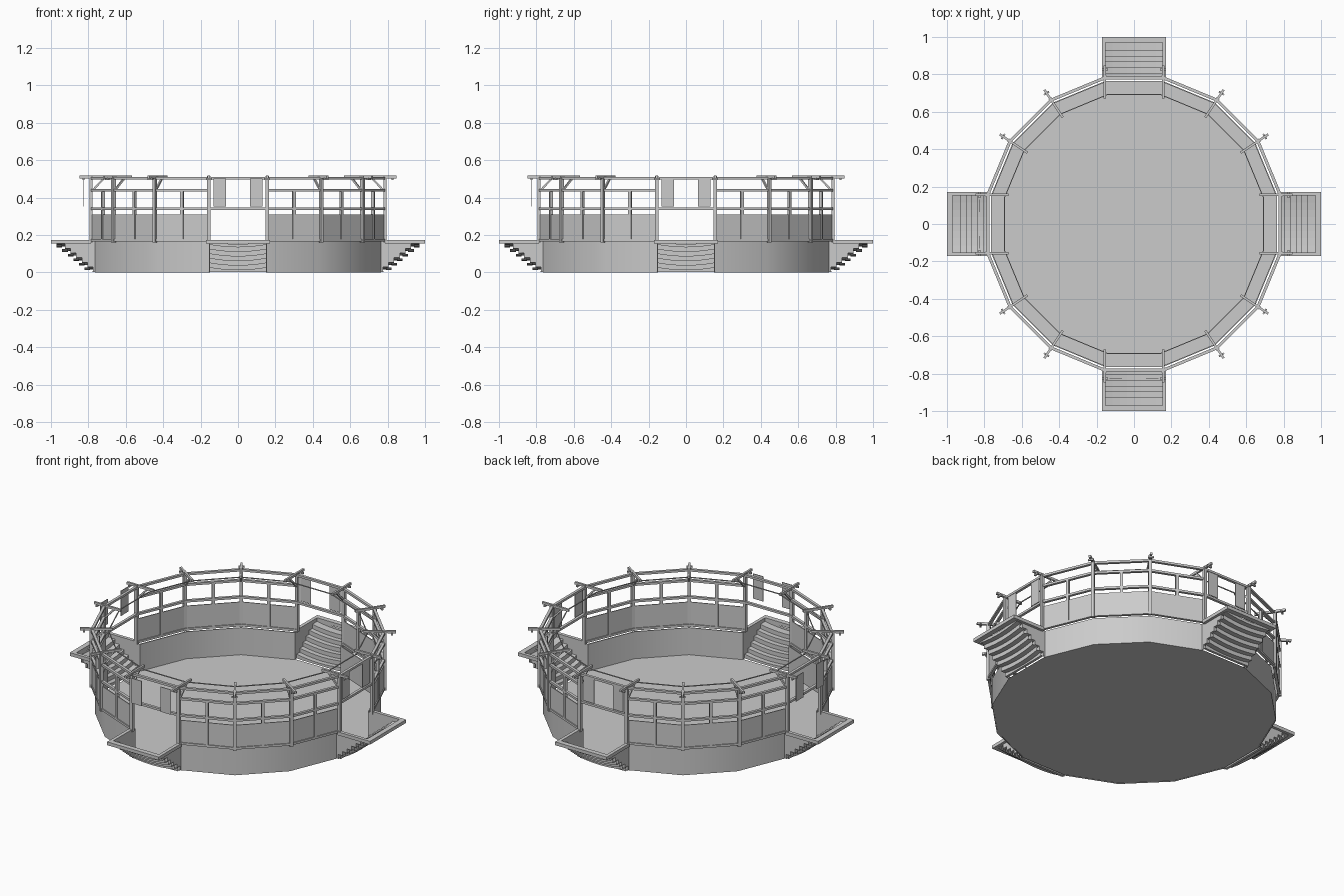
import bpy, bmesh, math
from mathutils import Vector, Matrix

if "Cube" in bpy.data.objects:
    bpy.data.objects.remove(bpy.data.objects["Cube"], do_unlink=True)

grey = bpy.data.materials.new("plain_grey")
grey.use_nodes = True
grey.diffuse_color = (0.6, 0.6, 0.6, 1)
grey.node_tree.nodes["Principled BSDF"].inputs["Base Color"].default_value = (0.6, 0.6, 0.6, 1)

Z = Vector((0, 0, 1))


def finish(bm, name, smooth=False):
    bmesh.ops.recalc_face_normals(bm, faces=bm.faces)
    me = bpy.data.meshes.new(name)
    bm.to_mesh(me)
    bm.free()
    me.materials.append(grey)
    ob = bpy.data.objects.new(name, me)
    bpy.context.collection.objects.link(ob)
    if smooth:
        bpy.ops.object.select_all(action="DESELECT")
        ob.select_set(True)
        bpy.context.view_layer.objects.active = ob
        bpy.ops.object.shade_smooth_by_angle(angle=math.radians(30))
    return ob


def bar(bm, p, q, wide, tall, side=None):
    """Square-cut beam from p to q; side is the direction of its width."""
    p, q = Vector(p), Vector(q)
    d = (q - p).normalized()
    s = (side or d.cross(Z)).normalized()
    u = s.cross(d)
    m = Matrix((s, d, u)).transposed().to_4x4()
    m.translation = (p + q) / 2
    size = Matrix.Diagonal((wide, (q - p).length, tall, 1))
    bmesh.ops.create_cube(bm, size=1, matrix=m @ size)


def polar(r, deg, z):
    a = math.radians(deg)
    return Vector((r * math.cos(a), r * math.sin(a), z))


def corner(r, k, z):
    return polar(r, 11.25 + 22.5 * k, z)


def is_gate(k):
    return (k + 1) % 4 == 0


SIDES = range(16)
WALL_R, RAIL_R = 0.78, 0.797

# Arena floor
bm = bmesh.new()
bm.faces.new([bm.verts.new(corner(WALL_R, k, 0.002)) for k in SIDES])
bmesh.ops.solidify(bm, geom=bm.faces[:], thickness=0.002)
finish(bm, "arena_floor")

# Curved wall sections between the gates
bm = bmesh.new()
for quarter in range(4):
    loops = []
    for k in range(4 * quarter, 4 * quarter + 4):
        loops.append([bm.verts.new(corner(r, k, z)) for r, z in
                      ((WALL_R, 0), (WALL_R, 0.165), (WALL_R - 0.006, 0.165), (WALL_R - 0.006, 0))])
    for a, b in zip(loops, loops[1:]):
        for i in range(4):
            j = (i + 1) % 4
            bm.faces.new((a[i], b[i], b[j], a[j]))
    bm.faces.new(loops[0])
    bm.faces.new(loops[-1])
finish(bm, "arena_wall", smooth=True)

# Railings, cloth panels, posts and roof brackets
rails, panels, posts, brackets, rope = (bmesh.new() for _ in range(5))
for k in SIDES:
    gate = is_gate(k)
    for z in ((0.34, 0.503) if gate else (0.172, 0.34, 0.44, 0.503)):
        bar(rails, corner(RAIL_R, k, z), corner(RAIL_R, k + 1, z), 0.016, 0.013)
    bar(rope, corner(0.707, k, 0.5), corner(0.707, k + 1, 0.5), 0.005, 0.005)
    if not gate:
        bar(panels, corner(RAIL_R, k, 0.243), corner(RAIL_R, k + 1, 0.243), 0.005, 0.135)
        mid = (corner(RAIL_R, k, 0) + corner(RAIL_R, k + 1, 0)) / 2
        bar(posts, mid + 0.165 * Z, mid + 0.44 * Z, 0.016, 0.016, polar(1, 22.5 * (k + 1), 0))

    # Corner post, with a cross beam that runs straight at the gates
    angle = 11.25 + 22.5 * k
    cardinal = 90 * round(angle / 90)
    heading = cardinal if abs(angle - cardinal) < 12 else angle
    out = polar(1, heading, 0)
    foot = corner(RAIL_R + 0.004, k, 0)
    bar(posts, foot + 0.16 * Z, foot + 0.515 * Z, 0.018, 0.018, out)
    bar(brackets, foot - 0.115 * out + 0.51 * Z, foot + 0.062 * out + 0.51 * Z, 0.012, 0.014)
    bar(brackets, foot + 0.43 * Z, foot - 0.07 * out + 0.503 * Z, 0.01, 0.01)
    across = out.cross(Z) * 0.016
    tip = foot + 0.04 * out + 0.5 * Z
    bar(brackets, tip - across, tip + across, 0.01, 0.01)
finish(rails, "railings")
finish(panels, "railing_panels")
finish(posts, "railing_posts")
finish(brackets, "roof_brackets")
finish(rope, "inner_rope")

# Gate stairs, built facing +x and turned to each side
STEPS, RUN, RISE, HALF = 6, 0.03, 0.0245, 0.152


def stair_profile():
    top, under = [], []
    for i in range(STEPS):
        r, z = 0.97 - RUN * i, 0.148 - RISE * i
        top += [(r, z), (r - RUN, z)]
        under += [(r - 0.045, z + 0.004), (r - 0.045, z - 0.021)]
    return [(0.97, 0.165)] + top + [(0.79, 0.003)], [(0.97, 0.152)] + under + [(0.78, 0.003)]


upper, lower = stair_profile()
banner_reach = (0.785, 0.785, 0.825, 0.825)
for n, side in enumerate(("left", "back", "right", "front")):
    turn = Matrix.Rotation(math.radians(90 * n), 4, "Z")

    # Sagging treads
    bm = bmesh.new()
    rings = []
    for s in range(9):
        t = s / 4 - 1
        sag = 0.014 * (1 - t * t)
        rings.append([bm.verts.new((r, t * HALF, max(0.002, z - sag)))
                      for r, z in upper + lower[::-1]])
    count = len(rings[0])
    for a, b in zip(rings, rings[1:]):
        for i in range(count):
            j = (i + 1) % count
            bm.faces.new((a[i], b[i], b[j], a[j]))
    bm.transform(turn)
    finish(bm, side + "_stairs")

    # Stepped side walls closing the stair well
    bm = bmesh.new()
    for y in (-HALF, HALF):
        outline = [(0.765, 0.165), (0.97, 0.165)] + lower + [(0.765, 0.003)]
        face = bm.faces.new([bm.verts.new((r, y, z)) for r, z in outline])
        ext = bmesh.ops.extrude_face_region(bm, geom=[face])
        moved = [v for v in ext["geom"] if isinstance(v, bmesh.types.BMVert)]
        bmesh.ops.translate(bm, verts=moved, vec=(0, math.copysign(0.004, y), 0))
    bm.transform(turn)
    finish(bm, side + "_stair_walls")

    # Flat coping around the top of the stair well
    bm = bmesh.new()
    bar(bm, (0.985, -0.172, 0.164), (0.985, 0.172, 0.164), 0.03, 0.02)
    for y in (-0.162, 0.162):
        bar(bm, (0.785, y, 0.164), (0.97, y, 0.164), 0.02, 0.02)
    bm.transform(turn)
    finish(bm, side + "_coping")

    # Pair of banners hung over the gate
    bm = bmesh.new()
    for y in (-0.097, 0.097):
        bar(bm, (banner_reach[n], y - 0.034, 0.427), (banner_reach[n], y + 0.034, 0.427), 0.004, 0.15)
    bm.transform(turn)
    finish(bm, side + "_banners")
